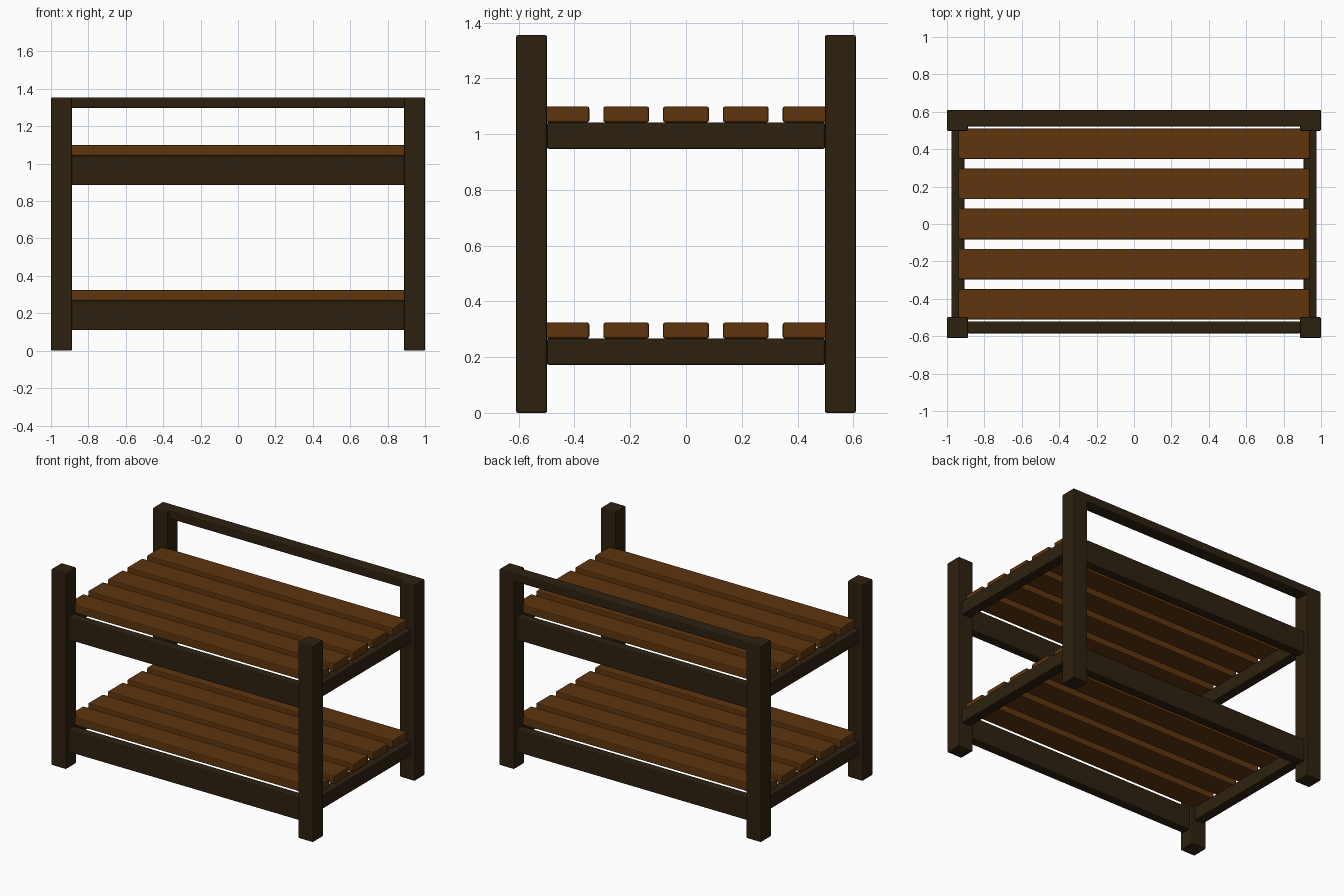
import bpy

if "Cube" in bpy.data.objects:
    bpy.data.objects.remove(bpy.data.objects["Cube"])


def material(name, rgb):
    m = bpy.data.materials.new(name)
    m.diffuse_color = (*rgb, 1)
    m.use_nodes = True
    m.node_tree.nodes["Principled BSDF"].inputs["Base Color"].default_value = m.diffuse_color
    return m


DARK = material("dark stained wood", (0.027, 0.0155, 0.005))
BROWN = material("warm brown wood", (0.112, 0.035, 0.004))


def beam(name, x, y, z, mat, bevel=0.007):
    """Box given by (min, max) on each axis, with softened edges."""
    bpy.ops.mesh.primitive_cube_add(size=1, location=[sum(r) / 2 for r in (x, y, z)])
    ob = bpy.context.object
    ob.name = name
    ob.scale = [r[1] - r[0] for r in (x, y, z)]
    bpy.ops.object.transform_apply(location=False, rotation=False, scale=True)
    mod = ob.modifiers.new("soft edges", 'BEVEL')
    mod.width = bevel
    mod.segments = 2
    ob.data.materials.append(mat)
    return ob


def span(a, b, side):
    """Mirror the range a..b to the given side."""
    return (a, b) if side > 0 else (-b, -a)


SIDES_X = ((-1, "left"), (1, "right"))
SIDES_Y = ((-1, "front"), (1, "back"))

# Corner posts
for sx, nx in SIDES_X:
    for sy, ny in SIDES_Y:
        beam(f"{ny}_{nx}_post", span(0.887, 1.0, sx), span(0.498, 0.61, sy), (0, 1.355), DARK)

# Two shelf levels: long rails, side rails and five slats each
for level, z in (("lower", 0.267), ("upper", 1.042)):
    for sy, ny in SIDES_Y:
        beam(f"{level}_{ny}_rail", (-0.889, 0.889), span(0.52, 0.585, sy), (z - 0.157, z), DARK)
    for sx, nx in SIDES_X:
        beam(f"{level}_{nx}_rail", span(0.907, 0.977, sx), (-0.499, 0.499), (z - 0.095, z), DARK)
    for i in range(5):
        y = (i - 2) * 0.2145
        beam(f"{level}_slat_{i + 1}", (-0.94, 0.94), (y - 0.082, y + 0.082), (z, z + 0.057), BROWN)

# Top rail along the back, flush with the posts
beam("back_top_rail", (-0.99, 0.99), (0.522, 0.61), (1.297, 1.355), DARK)
